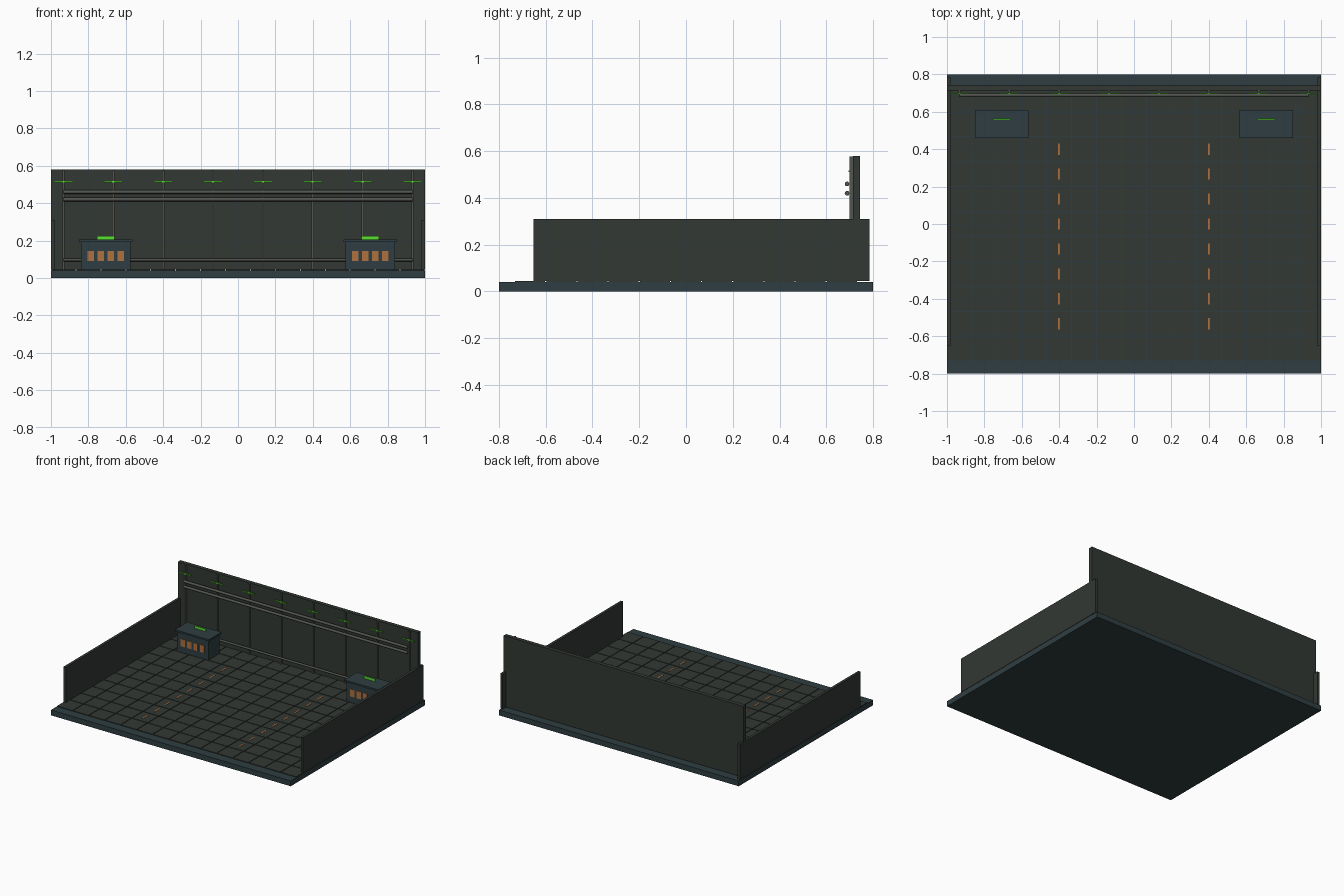
import bpy, bmesh
from mathutils import Matrix, Vector

if "Cube" in bpy.data.objects:
    bpy.data.objects.remove(bpy.data.objects["Cube"])


def material(name, rgb):
    m = bpy.data.materials.new(name)
    m.diffuse_color = (*rgb, 1)
    m.use_nodes = True
    m.node_tree.nodes["Principled BSDF"].inputs["Base Color"].default_value = m.diffuse_color
    return m


TEAL = material("dark_teal", (0.028, 0.048, 0.053))
DARK = material("dark_panel", (0.032, 0.040, 0.034))
STEEL = material("pipe_steel", (0.085, 0.09, 0.08))
ORANGE = material("orange", (0.42, 0.16, 0.05))
GREEN = material("green_light", (0.1, 0.75, 0.03))


def finish(name, bm, mat):
    mesh = bpy.data.meshes.new(name)
    bm.to_mesh(mesh)
    bm.free()
    mesh.materials.append(mat)
    obj = bpy.data.objects.new(name, mesh)
    bpy.context.collection.objects.link(obj)
    return obj


def boxes(name, mat, items):
    """One object from boxes given as (x0, x1, y0, y1, z0, z1)."""
    bm = bmesh.new()
    for x0, x1, y0, y1, z0, z1 in items:
        centre = Vector((x0 + x1, y0 + y1, z0 + z1)) / 2
        size = Matrix.Diagonal((x1 - x0, y1 - y0, z1 - z0, 1))
        bmesh.ops.create_cube(bm, size=1, matrix=Matrix.Translation(centre) @ size)
    return finish(name, bm, mat)


def pipe(name, z, y, r, half):
    bm = bmesh.new()
    place = Matrix.Translation((0, y, z)) @ Matrix.Rotation(1.5707963, 4, 'Y')
    bmesh.ops.create_cone(bm, cap_ends=True, segments=12, radius1=r, radius2=r,
                          depth=2 * half, matrix=place)
    for f in bm.faces:
        f.smooth = len(f.verts) == 4
    return finish(name, bm, STEEL)


# base slab
boxes("base_slab", TEAL, [(-1, 1, -0.8, 0.8, 0, 0.04)])

# floor tiles with narrow joints
P, H, FLOOR = 2 / 15, 0.064, 0.045
boxes("floor_tiles", DARK,
      [(i * P - H, i * P + H, j * P - H, j * P + H, 0.04, FLOOR)
       for i in range(-7, 8) for j in range(-5, 6)])

# dashed lane markings
boxes("lane_markings", ORANGE,
      [(x - 0.005, x + 0.005, j * P - 0.03, j * P + 0.03, FLOOR, FLOOR + 0.002)
       for x in (-0.4, 0.4) for j in range(-4, 4)])

# walls
boxes("back_wall", DARK, [(-1, 1, 0.714, 0.744, FLOOR, 0.58)])
for side, s in (("left", -1), ("right", 1)):
    boxes(side + "_wall", DARK,
          [(s * 0.99 - 0.01, s * 0.99 + 0.01, -0.652, 0.784, FLOOR, 0.31)])

# wall ribs and their lights
rib_x = [(i - 3.5) * 2 * P for i in range(8)]
boxes("wall_ribs", STEEL,
      [(x - 0.006, x + 0.006, 0.70, 0.714, FLOOR, 0.578) for x in rib_x])
boxes("rib_lights", GREEN,
      [(x - 0.05, x + 0.05, 0.694, 0.701, 0.51, 0.518) for x in rib_x])

# horizontal pipes along the back wall
pipe("upper_pipe", 0.46, 0.689, 0.01, 0.933)
pipe("middle_pipe", 0.42, 0.689, 0.01, 0.933)
pipe("lower_pipe", 0.097, 0.689, 0.008, 0.933)

# two consoles
for side, cx in (("left", -0.707), ("right", 0.707)):
    boxes(side + "_console_body", TEAL,
          [(cx - 0.133, cx + 0.133, 0.47, 0.60, FLOOR, 0.192)])
    boxes(side + "_console_lid", TEAL,
          [(cx - 0.142, cx + 0.142, 0.46, 0.61, 0.192, 0.205)])
    boxes(side + "_console_windows", ORANGE,
          [(cx + k * 0.0535 - 0.018, cx + k * 0.0535 + 0.018, 0.466, 0.472, 0.09, 0.145)
           for k in (-1.5, -0.5, 0.5, 1.5)])
    boxes(side + "_console_light", GREEN,
          [(cx - 0.047, cx + 0.047, 0.556, 0.563, 0.205, 0.224)])
